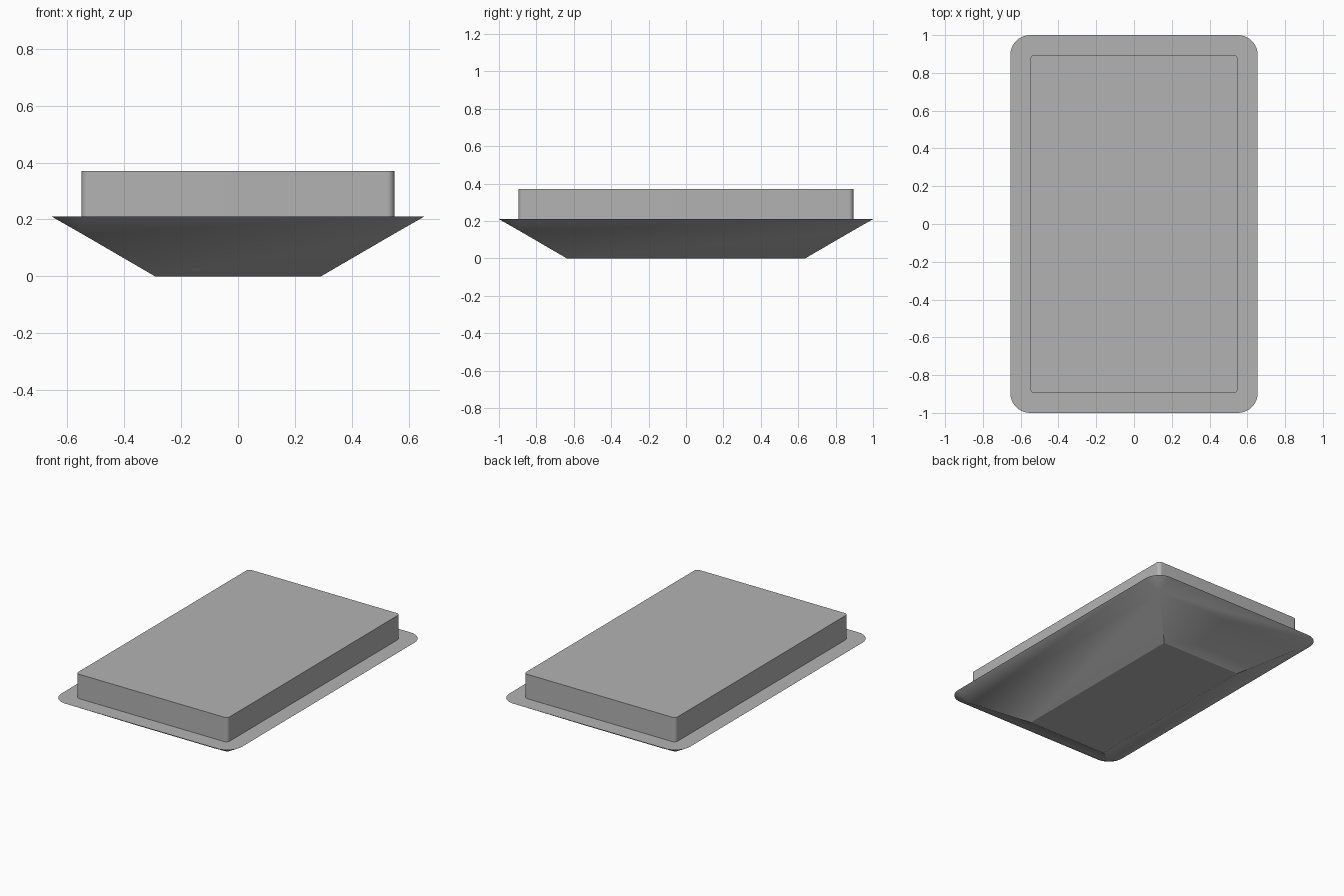
import bpy
import bmesh
from math import cos, sin, pi, radians

cube = bpy.data.objects.get("Cube")
if cube:
    bpy.data.objects.remove(cube, do_unlink=True)

grey = bpy.data.materials.new("mid_grey")
grey.use_nodes = True
grey.diffuse_color = (0.45, 0.45, 0.45, 1)
grey.node_tree.nodes["Principled BSDF"].inputs["Base Color"].default_value = grey.diffuse_color

STEPS = 10  # segments in each rounded corner


def ring(bm, hx, hy, radius, z):
    """Rounded rectangle of half sizes hx, hy at height z."""
    verts = []
    for corner, (sx, sy) in enumerate([(1, 1), (-1, 1), (-1, -1), (1, -1)]):
        for i in range(STEPS + 1):
            a = (corner + i / STEPS) * pi / 2
            verts.append(bm.verts.new((sx * (hx - radius) + radius * cos(a),
                                       sy * (hy - radius) + radius * sin(a), z)))
    return verts


def loft(name, levels, cap_bottom=False, cap_top=False):
    """Skin a stack of rounded rectangles, listed from the bottom up."""
    bm = bmesh.new()
    rings = [ring(bm, *level) for level in levels]
    for low, high in zip(rings, rings[1:]):
        for i in range(len(low)):
            j = (i + 1) % len(low)
            bm.faces.new((low[i], low[j], high[j], high[i]))
    if cap_bottom:
        bm.faces.new(rings[0][::-1])
    if cap_top:
        bm.faces.new(rings[-1])
    # Corners of zero radius collapse to sharp points
    bmesh.ops.remove_doubles(bm, verts=bm.verts, dist=0.0001)
    mesh = bpy.data.meshes.new(name)
    bm.to_mesh(mesh)
    bm.free()
    mesh.materials.append(grey)
    obj = bpy.data.objects.new(name, mesh)
    bpy.context.collection.objects.link(obj)
    bpy.ops.object.select_all(action="DESELECT")
    obj.select_set(True)
    bpy.context.view_layer.objects.active = obj
    bpy.ops.object.shade_smooth_by_angle(angle=radians(25))
    return obj


BLOCK = (0.55, 0.895, 0.025)
RIM_Z, TOP_Z = 0.21, 0.37

# Tapered base: sharp corners low down, opening into rounded ones at the rim
loft("tapered_base", [
    (0.292, 0.637, 0, 0),
    (0.55, 0.895, 0, 0.15),
    (0.655, 1.0, 0.105, RIM_Z),
    (*BLOCK, RIM_Z),
], cap_bottom=True)

# Raised block standing on the rim
loft("upper_block", [(*BLOCK, RIM_Z), (*BLOCK, TOP_Z)], cap_top=True)
